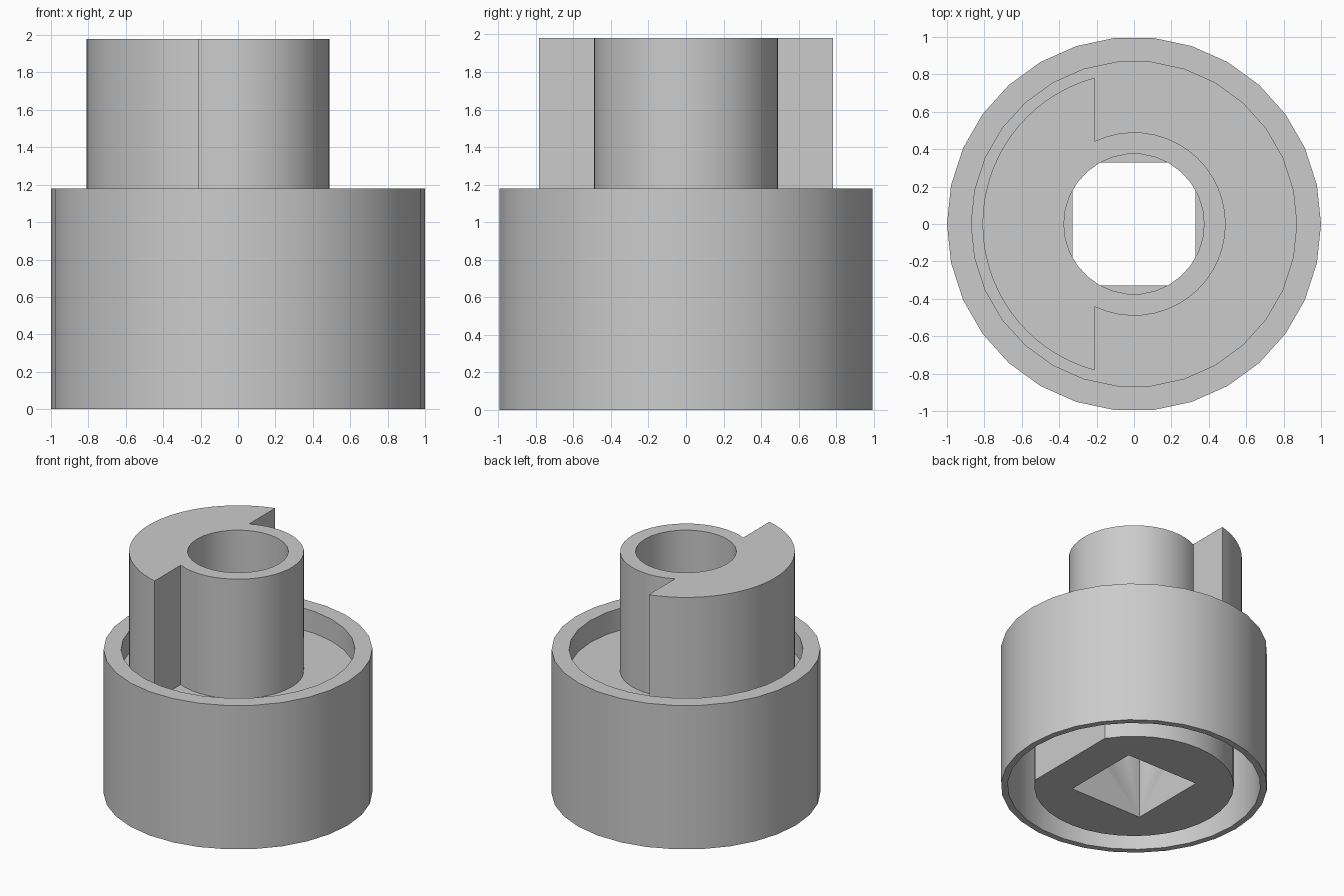
import bpy, bmesh, math

SEG = 30
cube = bpy.data.objects.get("Cube")
if cube:
    bpy.data.objects.remove(cube)

grey = bpy.data.materials.new("plain grey")
grey.use_nodes = True
COLOUR = (0.6, 0.6, 0.6, 1)
grey.diffuse_color = COLOUR
grey.node_tree.nodes["Principled BSDF"].inputs["Base Color"].default_value = COLOUR


def arc(r, start=0, end=360, steps=SEG):
    count = steps if end - start == 360 else steps + 1
    angles = [math.radians(start + (end - start) * i / steps) for i in range(count)]
    return [(r * math.cos(a), r * math.sin(a)) for a in angles]


def finish(name, bm):
    bmesh.ops.recalc_face_normals(bm, faces=bm.faces)
    mesh = bpy.data.meshes.new(name)
    bm.to_mesh(mesh)
    bm.free()
    mesh.materials.append(grey)
    obj = bpy.data.objects.new(name, mesh)
    bpy.context.collection.objects.link(obj)
    return obj


def prism(name, outline, low, high):
    bm = bmesh.new()
    face = bm.faces.new([bm.verts.new((x, y, low)) for x, y in outline])
    top = bmesh.ops.extrude_face_region(bm, geom=[face])["geom"]
    bmesh.ops.translate(bm, vec=(0, 0, high - low),
                        verts=[v for v in top if isinstance(v, bmesh.types.BMVert)])
    return finish(name, bm)


def lathe(name, profile):
    bm = bmesh.new()
    rings = [[bm.verts.new((x, y, z)) for x, y in arc(r)] for r, z in profile]
    for a, b in zip(rings, rings[1:] + rings[:1]):
        for i in range(SEG):
            j = (i + 1) % SEG
            bm.faces.new((a[i], a[j], b[j], b[i]))
    return finish(name, bm)


def cut(obj, cutter):
    mod = obj.modifiers.new("cut", "BOOLEAN")
    mod.operation, mod.solver, mod.object = "DIFFERENCE", "EXACT", cutter
    bpy.context.view_layer.objects.active = obj
    bpy.ops.object.modifier_apply(modifier=mod.name)


# Thin skirt, floor plate and raised rim
housing = lathe("housing", [(0.95, 0), (1, 0), (1, 1.18), (0.87, 1.18),
                            (0.87, 1.0), (0.42, 1.0), (0.42, 0.92), (0.95, 0.92)])

# Inner core with one flat side
core = prism("core", [(min(x, 0.63), y) for x, y in
                      arc(0.75, 33, 327) ], 0, 0.96)

# Post with a half-round lug on the right
edge = math.degrees(math.acos(-0.21 / 0.81))
inner = math.degrees(math.acos(-0.21 / 0.49))
post = prism("post_and_lug", arc(0.49, -inner, inner) + arc(0.81, edge, 360 - edge),
             0.96, 1.98)

# Square socket below, round bore above
socket = prism("socket_cutter", [(0.33, 0.33), (-0.33, 0.33), (-0.33, -0.33), (0.33, -0.33)],
               -0.1, 0.6)
bore = prism("bore_cutter", arc(0.375), 0.59, 2.1)
cut(core, socket)
cut(core, bore)
cut(post, bore)
for helper in (socket, bore):
    bpy.data.objects.remove(helper)

# Smooth round walls with sharp rims
for obj in (housing, core, post):
    bpy.ops.object.select_all(action="DESELECT")
    obj.select_set(True)
    bpy.context.view_layer.objects.active = obj
    bpy.ops.object.shade_smooth_by_angle(angle=math.radians(30))
